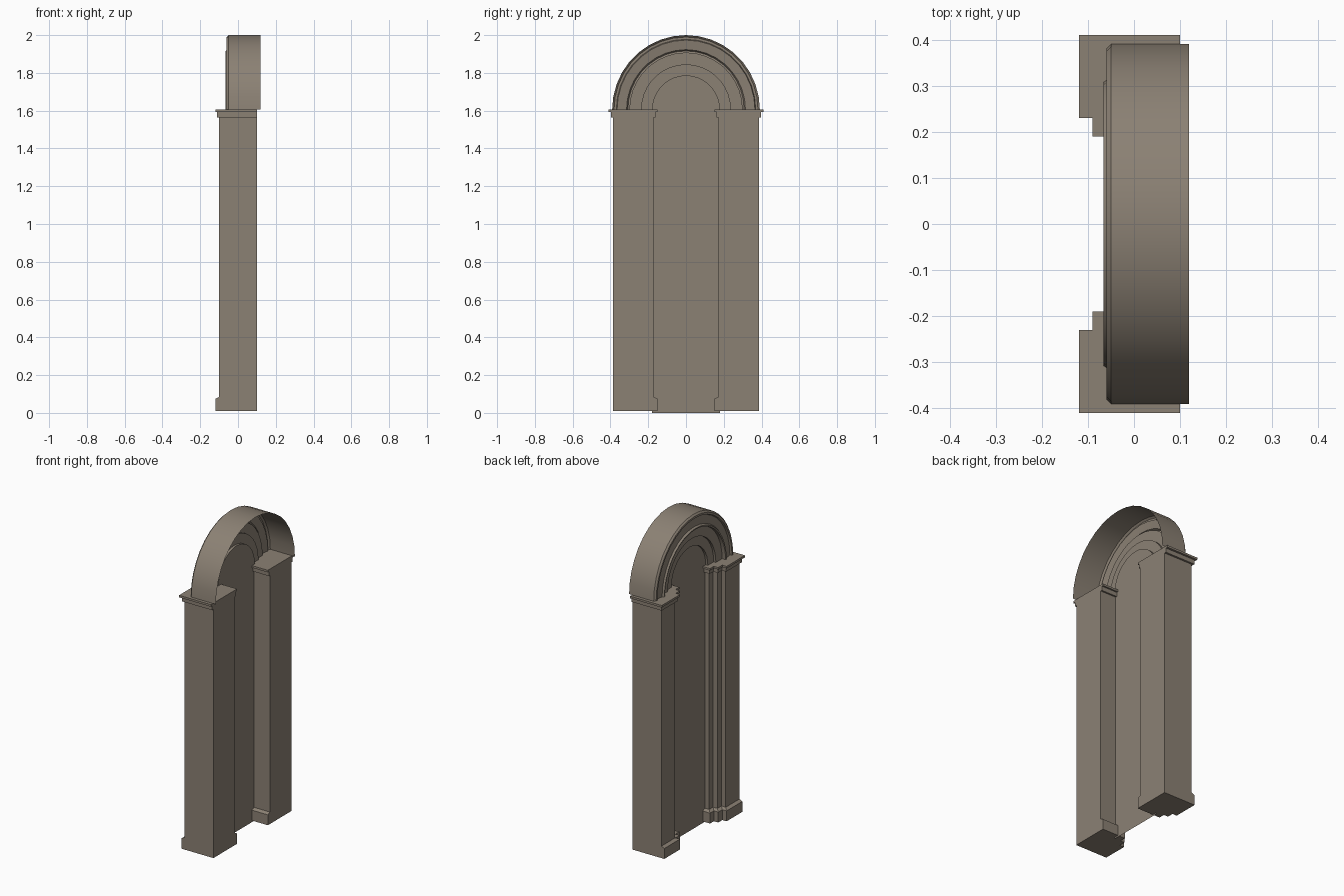
import bpy, bmesh, math

if "Cube" in bpy.data.objects:
    bpy.data.objects.remove(bpy.data.objects["Cube"])

SPRING = 1.605   # height where the arch starts
SEGS = 18

stone = bpy.data.materials.new("stone")
stone.diffuse_color = (0.26, 0.22, 0.175, 1)
stone.use_nodes = True
stone.node_tree.nodes["Principled BSDF"].inputs["Base Color"].default_value = stone.diffuse_color


def make(name, bm, smooth=False):
    me = bpy.data.meshes.new(name)
    bm.to_mesh(me)
    bm.free()
    ob = bpy.data.objects.new(name, me)
    bpy.context.collection.objects.link(ob)
    me.materials.append(stone)
    if smooth:
        bpy.ops.object.select_all(action='DESELECT')
        ob.select_set(True)
        bpy.context.view_layer.objects.active = ob
        bpy.ops.object.shade_smooth_by_angle(angle=math.radians(25))
    return ob


def section(front, outer, inner):
    # stepped jamb plan, grown by the given overhangs
    return [(0.1, 0.386 + outer), (-0.1 - front, 0.386 + outer),
            (-0.1 - front, 0.25 - inner), (-0.07 - front, 0.25 - inner),
            (-0.07 - front, 0.21 - inner), (-0.04 - front, 0.21 - inner),
            (-0.04 - front, 0.172 - inner), (0.1, 0.172 - inner)]


def pillar_part(name, side, levels):
    # skin a stack of plans: (z, front, outer, inner)
    bm = bmesh.new()
    rows = [[bm.verts.new((x, y * side, z)) for x, y in section(f, o, i)]
            for z, f, o, i in levels]
    n = len(rows[0])
    for a, b in zip(rows, rows[1:]):
        for k in range(n):
            bm.faces.new((a[k], a[(k + 1) % n], b[(k + 1) % n], b[k]))
    bm.faces.new(rows[0])
    bm.faces.new(rows[-1])
    bmesh.ops.recalc_face_normals(bm, faces=bm.faces)
    make(name, bm)


# stepped jambs with plinth and two-stage capital
for side, tag in ((1, "left"), (-1, "right")):
    pillar_part("jamb_" + tag, side, [
        (0.01, 0.02, 0, 0.02), (0.075, 0.02, 0, 0.02), (0.085, 0, 0, 0),
        (1.565, 0, 0, 0), (1.565, 0.01, 0.012, 0.01),
        (1.592, 0.01, 0.012, 0.01), (1.592, 0.02, 0.025, 0.02),
        (SPRING, 0.02, 0.025, 0.02)])

# moulded arch: open-backed shell swept round a half circle
profile = [(0.391, 0.12), (0.391, -0.05), (0.381, -0.06), (0.369, -0.06),
           (0.365, -0.048), (0.315, -0.055), (0.308, -0.066), (0.30, -0.064),
           (0.30, -0.04), (0.238, -0.04), (0.238, -0.025), (0.18, -0.025),
           (0.18, -0.01)]
bm = bmesh.new()
rows = []
for s in range(SEGS + 1):
    a = math.pi * s / SEGS
    rows.append([bm.verts.new((x, r * math.cos(a), SPRING + r * 1.01 * math.sin(a)))
                 for r, x in profile])
for a, b in zip(rows, rows[1:]):
    for k in range(len(profile) - 1):
        bm.faces.new((a[k], b[k], b[k + 1], a[k + 1]))
bm.normal_update()
top = max(bm.faces, key=lambda f: f.calc_center_median().z)
if top.normal.z < 0:
    bmesh.ops.reverse_faces(bm, faces=bm.faces)
make("arch_moulding", bm, smooth=True)

# round-headed back panel
bm = bmesh.new()
pts = [(-0.18, 0), (0.18, 0)]
pts += [(0.18 * math.cos(math.pi * s / SEGS),
         SPRING + 0.182 * math.sin(math.pi * s / SEGS)) for s in range(SEGS + 1)]
f = bm.faces.new([bm.verts.new((-0.01, y, z)) for y, z in pts])
f.normal_update()
if f.normal.x > 0:
    f.normal_flip()
make("back_panel", bm)
